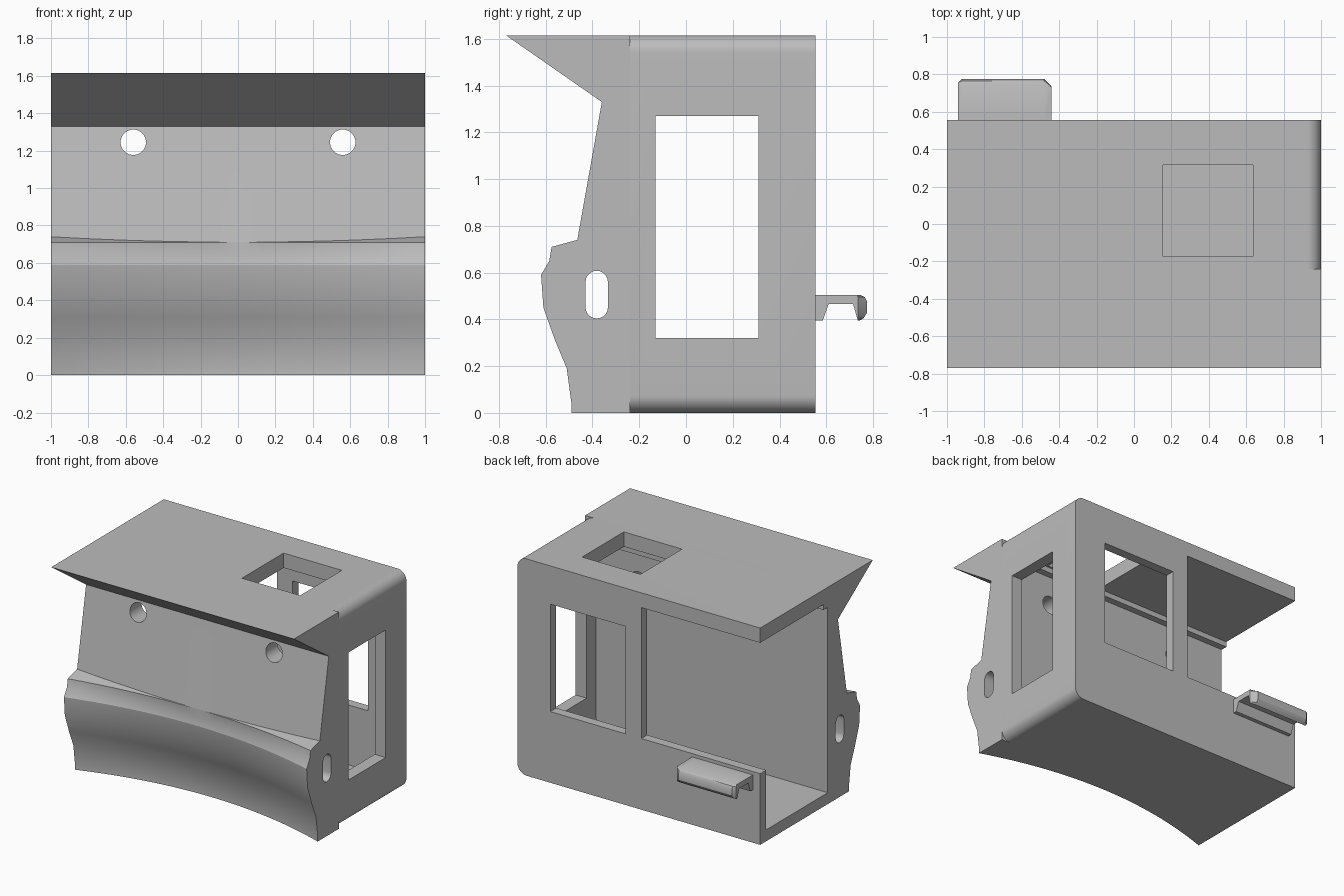
import bpy, bmesh, math
from mathutils import Vector

cube = bpy.data.objects.get("Cube")
if cube:
    bpy.data.objects.remove(cube, do_unlink=True)

grey = bpy.data.materials.new("plain_grey")
grey.use_nodes = True
grey.diffuse_color = (0.5, 0.5, 0.5, 1)
grey.node_tree.nodes["Principled BSDF"].inputs["Base Color"].default_value = (0.5, 0.5, 0.5, 1)


def loft(name, rings):
    """Skin a row of matching closed rings and cap both ends."""
    bm = bmesh.new()
    rows = [[bm.verts.new(p) for p in ring] for ring in rings]
    n = len(rows[0])
    for a, b in zip(rows, rows[1:]):
        for i in range(n):
            j = (i + 1) % n
            bm.faces.new((a[i], a[j], b[j], b[i]))
    bm.faces.new(rows[0])
    bm.faces.new(rows[-1])
    bmesh.ops.recalc_face_normals(bm, faces=bm.faces)
    mesh = bpy.data.meshes.new(name)
    bm.to_mesh(mesh)
    bm.free()
    mesh.materials.append(grey)
    ob = bpy.data.objects.new(name, mesh)
    bpy.context.collection.objects.link(ob)
    return ob


def activate(ob):
    bpy.ops.object.select_all(action='DESELECT')
    ob.select_set(True)
    bpy.context.view_layer.objects.active = ob


def cut(ob, cutter):
    """Subtract a cutter and throw it away."""
    mod = ob.modifiers.new("cut", 'BOOLEAN')
    mod.operation = 'DIFFERENCE'
    mod.solver = 'EXACT'
    mod.object = cutter
    activate(ob)
    bpy.ops.object.modifier_apply(modifier=mod.name)
    bpy.data.objects.remove(cutter, do_unlink=True)


def box(name, x0, x1, y0, y1, z0, z1):
    ring = [(x0, z0), (x1, z0), (x1, z1), (x0, z1)]
    return loft(name, [[(x, y, z) for x, z in ring] for y in (y0, y1)])


def arc(cx, cz, r, start, end, steps=10):
    return [(cx + r * math.cos(math.radians(start + (end - start) * i / steps)),
             cz + r * math.sin(math.radians(start + (end - start) * i / steps)))
            for i in range(steps + 1)]


def rounded_prism(name, x0, x1, y0, y1, z0, z1, r):
    """Box along y with its two +x edges rounded."""
    ring = [(x0, z0)] + arc(x1 - r, z0 + r, r, -90, 0) + arc(x1 - r, z1 - r, r, 0, 90) + [(x0, z1)]
    return loft(name, [[(x, y, z) for x, z in ring] for y in (y0, y1)])


def smooth(ob, angle):
    activate(ob)
    bpy.ops.object.shade_smooth_by_angle(angle=math.radians(angle))


TOP, FRONT, BACK = 1.615, -0.24, 0.555

# Cabin shell, open on the -x side and towards the front wall
shell = rounded_prism("cabin_shell", -1, 1, FRONT, BACK, 0, TOP, 0.075)
cut(shell, rounded_prism("inside", -1.2, 0.91, -0.4, 0.485, 0.085, 1.505, 0.06))
cut(shell, box("doorway", -1.2, -0.02, 0.4, 0.7, 0.53, 1.505))
cut(shell, box("back_window", 0.11, 0.73, 0.4, 0.7, 0.53, 1.33))
cut(shell, box("side_window", 0.8, 1.2, -0.13, 0.31, 0.32, 1.27))
cut(shell, box("skylight", 0.155, 0.635, -0.175, 0.315, 1.4, 1.8))
smooth(shell, 25)

# Front wall: overhanging brow, sloped panel and a bulge that bows inward
# Each lower profile point has (y, z, inward bow at the middle)
profile = [(FRONT, TOP, 0), (-0.77, TOP, 0), (-0.36, 1.33, 0), (-0.465, 0.74, 0),
           (-0.575, 0.71, 0.105), (-0.585, 0.65, 0.12), (-0.62, 0.59, 0.14),
           (-0.61, 0.45, 0.15), (-0.56, 0.31, 0.16), (-0.51, 0.19, 0.165),
           (-0.49, 0.04, 0.17), (-0.49, 0, 0.17), (FRONT, 0, 0)]
rings = []
STEPS = 32
for k in range(STEPS + 1):
    x = -1 + 2 * k / STEPS
    bow = 1 - x * x
    ring = [(x, y + d * bow, z) for y, z, d in profile]
    ring[3] = (x, -0.465 - 0.005 * bow, 0.74 - 0.029 * bow)
    rings.append(ring)
front = loft("front_wall", rings)

# Round sight holes through the sloped panel
for x in (-0.56, 0.56):
    ring = arc(x, 1.245, 0.068, 0, 360, 32)[:-1]
    cut(front, loft("sight_hole", [[(px, y, pz) for px, pz in ring] for y in (-0.6, 0)]))

# Slotted channel running the full width
slot = arc(-0.382, 0.56, 0.048, 0, 180) + arc(-0.382, 0.452, 0.048, 180, 360)
cut(front, loft("channel", [[(x, y, z) for y, z in slot] for x in (-1.2, 1.2)]))
smooth(front, 22)

# Small strip where the roof meets the front wall
box("roof_strip", -1, 0.91, FRONT, -0.19, 1.465, 1.505)

# Hooked step on the back, with clipped outer corner
hook_profile = [(0.55, 0.505), (0.745, 0.505), (0.765, 0.495), (0.775, 0.475), (0.775, 0.43),
                (0.76, 0.405), (0.742, 0.395), (0.715, 0.465), (0.61, 0.465),
                (0.585, 0.395), (0.55, 0.395)]
hook = loft("back_hook", [[(x, min(y, lim), z) for y, z in hook_profile]
                          for x, lim in ((-0.94, 0.755), (-0.92, 0.775), (-0.48, 0.775), (-0.44, 0.735))])
smooth(hook, 30)
